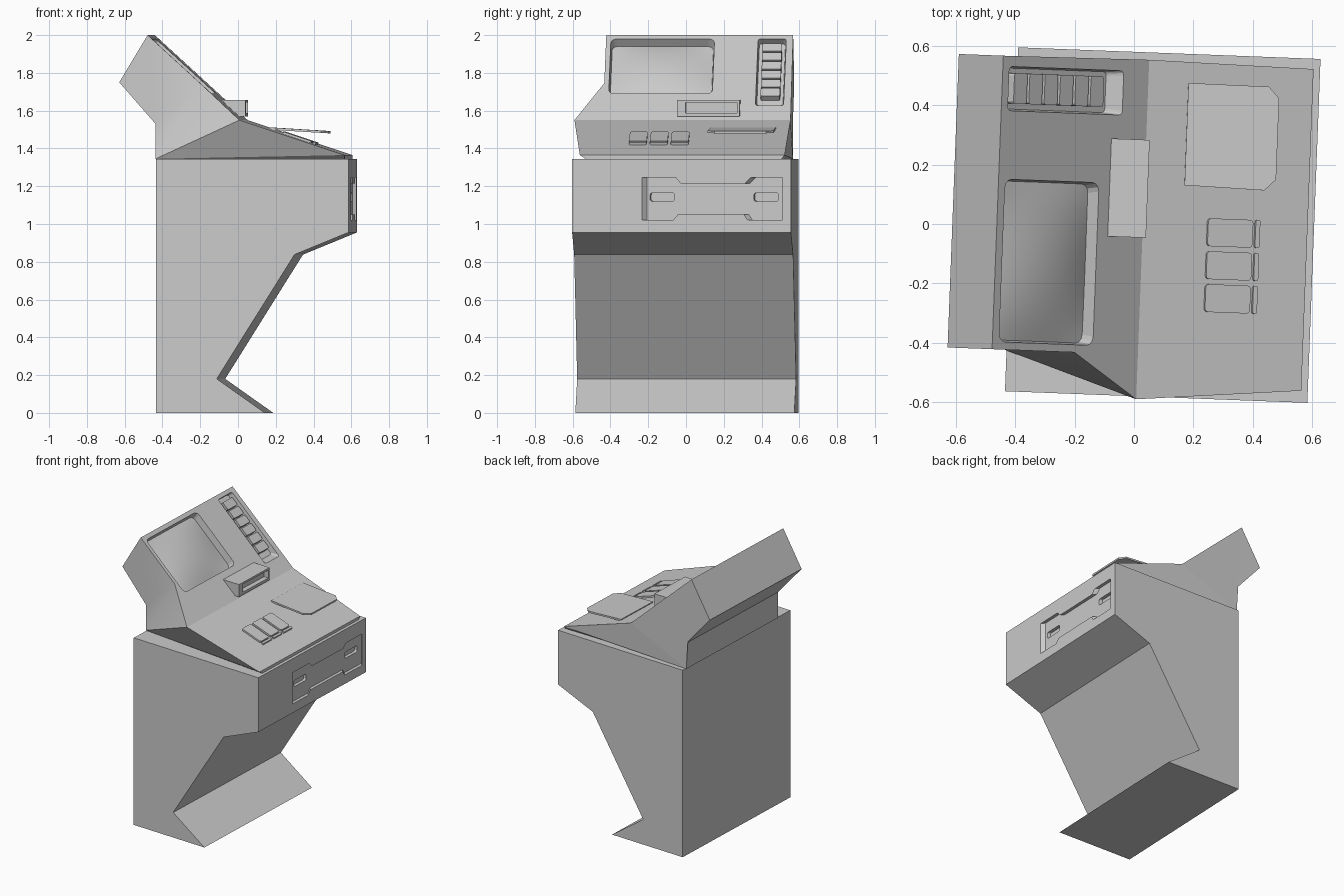
import bpy, bmesh, math
from mathutils import Vector, Matrix

if "Cube" in bpy.data.objects:
    bpy.data.objects.remove(bpy.data.objects["Cube"])

X, Y, Z = Vector((1, 0, 0)), Vector((0, 1, 0)), Vector((0, 0, 1))
# Working planes: origin, first axis, second axis, outward normal
SIDE = (Vector((0, 0, 0)), X, Z, Y)
FRONT = (Vector((0.607, 0, 0)), Y, Z, X)
HOOD = (Vector((0.042, 0, 0)), Y, Z, X)


def slope(x0, z0, x1, z1):
    d = Vector((x1 - x0, 0, z1 - z0)).normalized()
    return (Vector((x0, 0, z0)), d, Y, Vector((-d.z, 0, d.x)))


SCREEN = slope(-0.462, 2.0, 0.03, 1.55)
DESK = slope(0.03, 1.55, 0.585, 1.365)
TRAY = slope(0.165, 1.505, 0.475, 1.486)


def finish(name, bm):
    bmesh.ops.recalc_face_normals(bm, faces=bm.faces)
    me = bpy.data.meshes.new(name)
    bm.to_mesh(me)
    bm.free()
    ob = bpy.data.objects.new(name, me)
    bpy.context.collection.objects.link(ob)
    return ob


def prism(name, pts, frame, lo, hi, shear=(0, 0), grow=1.0):
    """Extrude a 2D outline along the plane normal, with optional skew and scaling at the low end."""
    o, a, b, n = frame
    ca = sum(p[0] for p in pts) / len(pts)
    cb = sum(p[1] for p in pts) / len(pts)
    bm = bmesh.new()
    top = [bm.verts.new(o + a * p + b * q + n * hi) for p, q in pts]
    low = [bm.verts.new(o + a * (ca + (p - ca) * grow + shear[0])
                        + b * (cb + (q - cb) * grow + shear[1]) + n * lo) for p, q in pts]
    bm.faces.new(top)
    bm.faces.new(low[::-1])
    for i in range(len(pts)):
        j = (i + 1) % len(pts)
        bm.faces.new((top[j], top[i], low[i], low[j]))
    return finish(name, bm)


def rrect(p0, p1, q0, q1, r, seg=3):
    pts = []
    for k, (cx, cy) in enumerate(((p1 - r, q1 - r), (p0 + r, q1 - r), (p0 + r, q0 + r), (p1 - r, q0 + r))):
        for i in range(seg + 1):
            t = math.pi / 2 * (k + i / seg)
            pts.append((cx + r * math.cos(t), cy + r * math.sin(t)))
    return pts


def cut(ob, cutters):
    for c in cutters:
        m = ob.modifiers.new("cut", 'BOOLEAN')
        m.operation, m.solver, m.object = 'DIFFERENCE', 'EXACT', c
    dg = bpy.context.evaluated_depsgraph_get()
    me = bpy.data.meshes.new_from_object(ob.evaluated_get(dg))
    ob.modifiers.clear()
    ob.data = me
    for c in cutters:
        bpy.data.objects.remove(c)


# Cabinet with knee recess
cabinet = prism("cabinet", [(-0.413, 0), (0.165, 0), (-0.09, 0.18), (0.322, 0.838),
                            (0.607, 0.955), (0.607, 1.345), (-0.413, 1.345)], SIDE, -0.58, 0.58)
# Front drawer recess and its two finger pulls
door = [(-0.215, 1.02), (-0.05, 1.02), (-0.025, 1.05), (0.325, 1.05), (0.345, 1.02), (0.53, 1.02),
        (0.53, 1.245), (0.36, 1.245), (0.33, 1.215), (-0.01, 1.215), (-0.035, 1.245), (-0.215, 1.245)]
pulls = [prism("pull_cut", rrect(y, y + 0.13, 1.12, 1.165, 0.012), FRONT, -0.045, 0.01, (0.012, 0))
         for y in (-0.175, 0.375)]
cut(cabinet, [prism("door_cut", door, FRONT, -0.022, 0.004, (0.03, 0))] + pulls)

# Console: head and sloping desk, flaring to a point on the near side
bm = bmesh.new()
V = lambda x, y, z: bm.verts.new((x, y, z))
prof = [(-0.42, 1.345), (-0.42, 1.53), (-0.612, 1.75), (-0.462, 2.0)]
fa, fb, fc, fd = [V(x, 0.55, z) for x, z in prof]
na, nb, nc, nd = [V(x, -0.44, z) for x, z in prof]
fe, ff, fg, fm = V(0.03, 0.555, 1.55), V(0.585, 0.545, 1.365), V(0.585, 0.53, 1.345), V(0.03, 0.52, 1.345)
ne, nf, ng = V(0.03, -0.54, 1.55), V(0.585, -0.54, 1.365), V(0.585, -0.51, 1.345)
k, tip = V(-0.184, -0.44, 2.0 - 0.45 * 0.278 / 0.492), V(0.03, -0.59, 1.55)
for f in ((fa, fb, nb, na), (fb, fc, nc, nb), (fc, fd, nd, nc), (fd, fe, ne, k, nd), (fe, ff, nf, ne),
          (k, ne, tip), (tip, ne, nf), (na, nb, k), (nb, nc, nd, k), (na, k, tip), (na, tip, nf),
          (na, nf, ng), (ff, fg, ng, nf), (fa, fe, fd), (fa, fd, fb), (fb, fd, fc),
          (fa, ff, fe), (fa, fm, ff), (fm, fg, ff), (na, ng, fg, fm, fa)):
    bm.faces.new(f)
console = finish("console", bm)
cut(console, [
    prism("screen_cut", rrect(0.03, 0.46, -0.415, 0.135, 0.03), SCREEN, -0.06, 0.004, grow=0.97),
    prism("key_cut", rrect(0.03, 0.555, 0.365, 0.515, 0.015), SCREEN, -0.04, 0.002, (-0.025, 0), 0.92)])
for p in console.data.polygons:
    p.use_smooth = p.normal.y < -0.4 and p.normal.z > -0.05 and p.center.x < 0.1 and p.area > 0.01

# Curved display glass inside the recess
bm = bmesh.new()
o, a, b, n = SCREEN
N = 12
grid = []
for i in range(N + 1):
    for j in range(N + 1):
        u, v = 2 * i / N - 1, 2 * j / N - 1
        h = -0.05 + 0.035 * (1 - u * u) * (1 - v * v)
        grid.append(bm.verts.new(o + a * (0.245 + 0.214 * u) + b * (-0.14 + 0.273 * v) + n * h))
for i in range(N):
    for j in range(N):
        q = i * (N + 1) + j
        f = bm.faces.new((grid[q], grid[q + N + 1], grid[q + N + 2], grid[q + 1]))
        f.smooth = True
finish("display_glass", bm)

# Column of six function keys beside the display
for i in range(6):
    s = 0.06 + i * 0.07
    prism(f"function_key_{i + 1}", rrect(s, s + 0.06, 0.39, 0.493, 0.008, 2), SCREEN, -0.05, -0.006)

# Slot hood across the crease
hood = prism("slot_hood", [(-0.1, 1.657), (0.042, 1.657), (0.042, 1.568), (-0.005, 1.568)], SIDE, -0.045, 0.285)
cut(hood, [prism("slot_cut", [(0.0, 1.587), (0.272, 1.587), (0.272, 1.643), (0.0, 1.643)], HOOD, -0.035, 0.01)])

# Thin raised plate on the desk
prism("desk_plate", [(0, 0.137), (0.27, 0.13), (0.308, 0.168), (0.308, 0.442), (0.272, 0.48), (0, 0.482)],
      TRAY, -0.006, 0.006)

# Three desk buttons, each with an indicator bar
for i in range(3):
    y = -0.018 - 0.111 * i
    prism(f"desk_button_{i + 1}", rrect(0.228, 0.388, y - 0.047, y + 0.047, 0.012), DESK, -0.01, 0.012)
    prism(f"indicator_bar_{i + 1}", rrect(0.397, 0.413, y - 0.047, y + 0.047, 0.006), DESK, -0.01, 0.012)

# The whole terminal stands slightly turned
turn = Matrix.Rotation(math.radians(-2.2), 4, 'Z')
for ob in bpy.context.collection.objects:
    ob.data.transform(turn)
